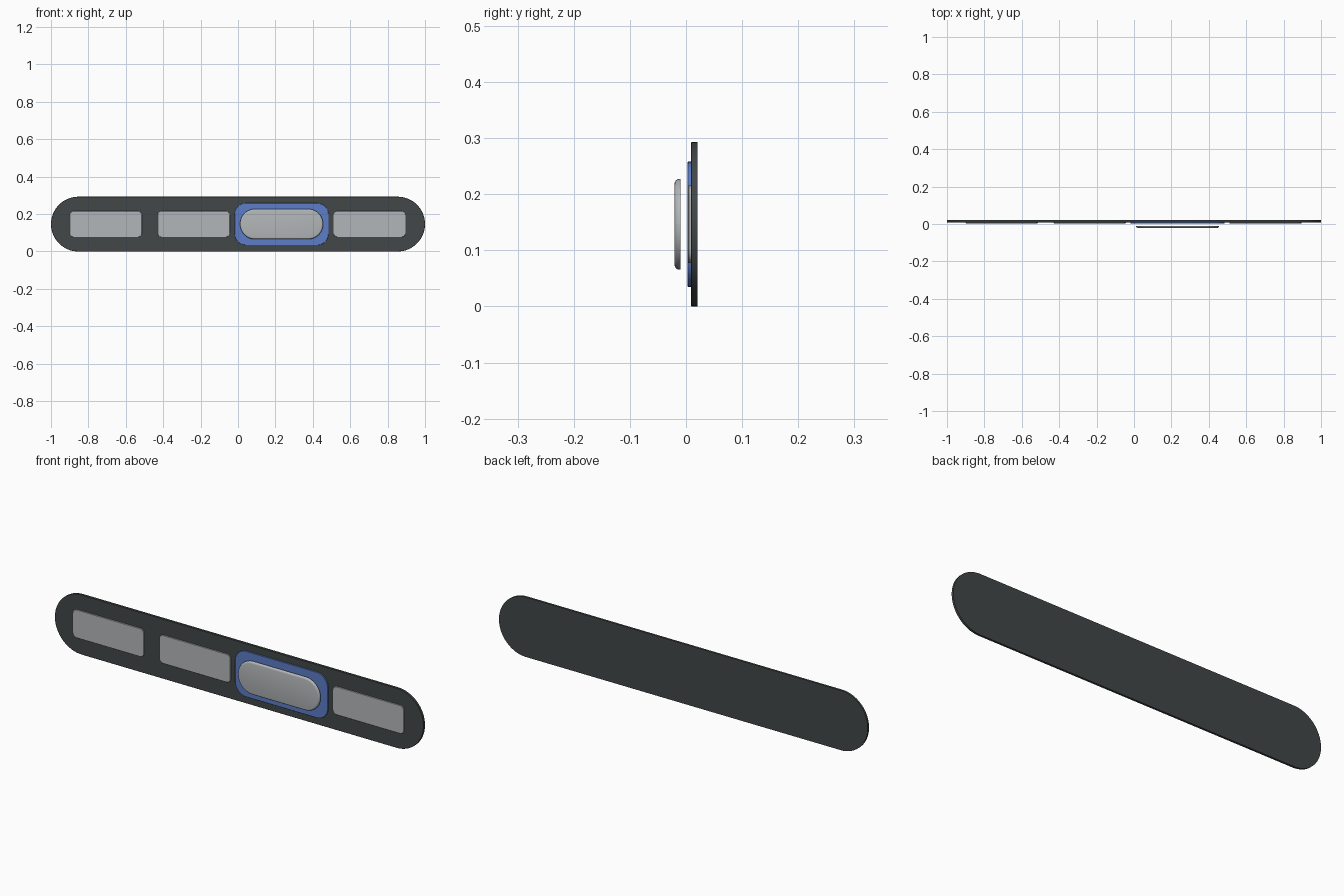
import bpy
import bmesh
from math import sin, cos, pi

cube = bpy.data.objects.get("Cube")
if cube:
    bpy.data.objects.remove(cube, do_unlink=True)


def material(name, colour):
    mat = bpy.data.materials.new(name)
    mat.use_nodes = True
    mat.diffuse_color = (*colour, 1)
    mat.node_tree.nodes["Principled BSDF"].inputs["Base Color"].default_value = (*colour, 1)
    return mat


charcoal = material("charcoal", (0.055, 0.063, 0.064))
light_grey = material("light grey", (0.45, 0.47, 0.48))
blue = material("blue", (0.108, 0.205, 0.58))

MID_Z = 0.1465


def outline(width, height, radius, steps):
    """Rounded rectangle, counter-clockwise as seen from the front."""
    points = []
    for corner, (sx, sz) in enumerate([(1, 1), (-1, 1), (-1, -1), (1, -1)]):
        for i in range(steps + 1):
            a = (corner + i / steps) * pi / 2
            points.append((sx * (width / 2 - radius) + radius * cos(a),
                           sz * (height / 2 - radius) + radius * sin(a)))
    return points


def plate(name, mat, x, width, height, radius, back, front, bevel=0, steps=8, rounds=1):
    """Rounded plate facing -y, its front rim eased by a quarter-round."""
    rings = [(back, 0)]
    for i in range(rounds + 1 if bevel else 1):
        a = i / rounds * pi / 2
        rings.append((front + bevel * (1 - sin(a)), bevel * (1 - cos(a))))
    bm = bmesh.new()
    loops = []
    for y, inset in rings:
        pts = outline(width - 2 * inset, height - 2 * inset, radius - inset, steps)
        loops.append([bm.verts.new((px, y, pz)) for px, pz in pts])
    for low, high in zip(loops, loops[1:]):
        for i in range(len(low)):
            j = (i + 1) % len(low)
            bm.faces.new((low[i], low[j], high[j], high[i]))
    bm.faces.new(loops[0][::-1])
    bm.faces.new(loops[-1])
    bmesh.ops.remove_doubles(bm, verts=bm.verts, dist=1e-5)
    bmesh.ops.recalc_face_normals(bm, faces=bm.faces)
    mesh = bpy.data.meshes.new(name)
    bm.to_mesh(mesh)
    bm.free()
    mesh.materials.append(mat)
    obj = bpy.data.objects.new(name, mesh)
    obj.location = (x, 0, MID_Z)
    bpy.context.collection.objects.link(obj)
    bpy.ops.object.select_all(action="DESELECT")
    obj.select_set(True)
    bpy.context.view_layer.objects.active = obj
    bpy.ops.object.shade_smooth_by_angle(angle=pi / 6)
    return obj


# Long backing strip with round ends
plate("backing_strip", charcoal, 0, 2, 0.293, 0.1465, 0.0205, 0.009, 0.001, steps=16)

# Evenly spaced windows; the third sits behind the slider
for i in range(4):
    if i != 2:
        plate(f"window_{i + 1}", light_grey, -0.707 + 0.47 * i, 0.386, 0.138, 0.022,
              0.0095, 0.004, 0.001)

# Blue frame around the selected window
plate("selection_frame", blue, 0.233, 0.502, 0.224, 0.06, 0.0095, 0.003, 0.001)

# Raised slider button floating in front of the frame
plate("slider_button", light_grey, 0.233, 0.444, 0.162, 0.08, -0.0095, -0.0205, 0.009,
      steps=12, rounds=4)
